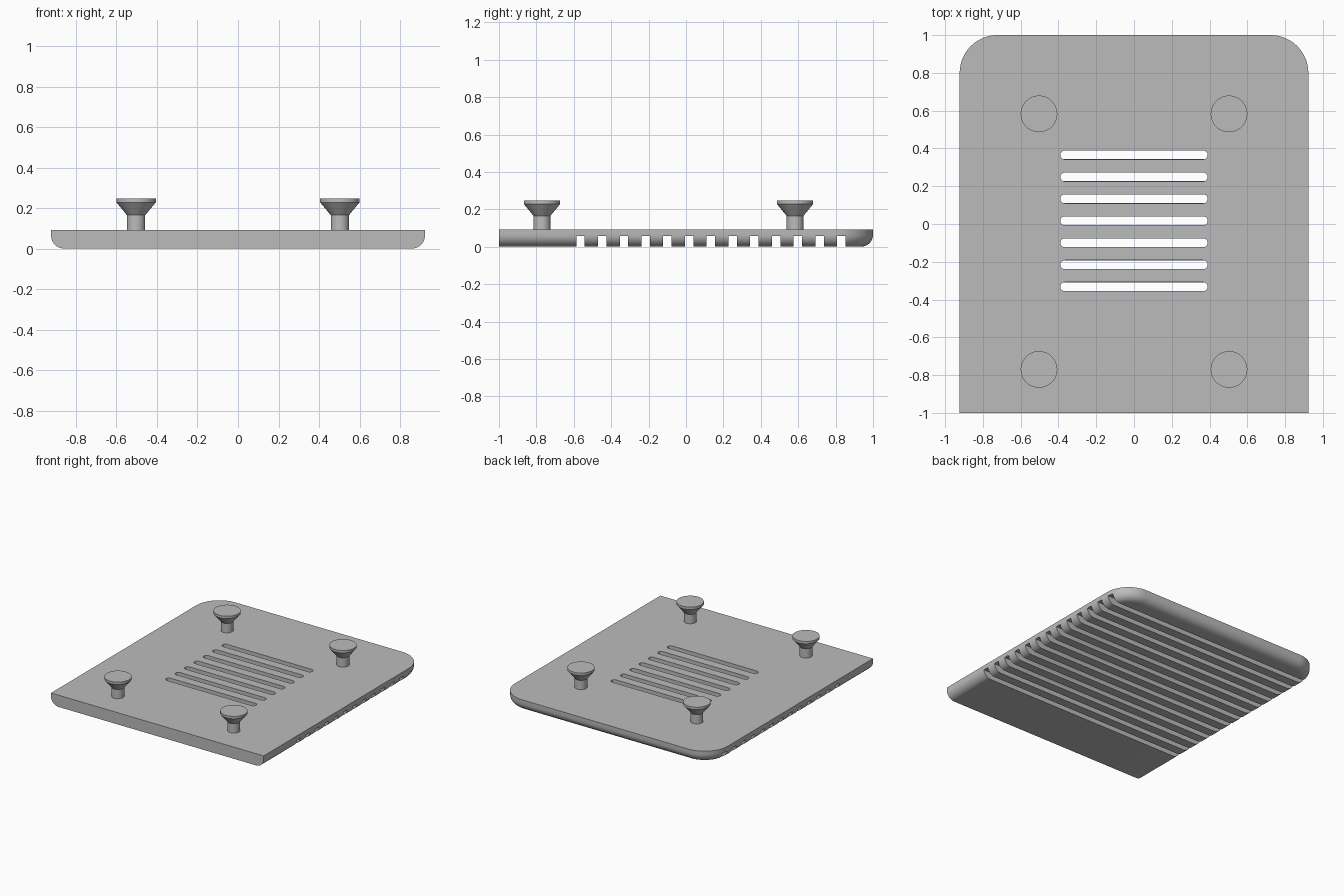
import bpy, bmesh, math

if "Cube" in bpy.data.objects:
    bpy.data.objects.remove(bpy.data.objects["Cube"], do_unlink=True)

HALF_W, THICK, FILLET, CORNER = 0.923, 0.092, 0.065, 0.2
PITCH, FIRST_GROOVE = 0.1162, -0.564

grey = bpy.data.materials.new("plain grey")
grey.use_nodes = True
colour = (0.5, 0.5, 0.5, 1)
grey.diffuse_color = colour
grey.node_tree.nodes["Principled BSDF"].inputs["Base Color"].default_value = colour


def loft(bm, rings):
    """Skin a stack of closed rings and cap both ends."""
    loops = [[bm.verts.new(p) for p in ring] for ring in rings]
    n = len(loops[0])
    for low, high in zip(loops, loops[1:]):
        for i in range(n):
            j = (i + 1) % n
            bm.faces.new((low[i], low[j], high[j], high[i]))
    bm.faces.new(loops[0][::-1])
    bm.faces.new(loops[-1])


def make_object(name, bm):
    bmesh.ops.recalc_face_normals(bm, faces=bm.faces)
    mesh = bpy.data.meshes.new(name)
    bm.to_mesh(mesh)
    bm.free()
    mesh.materials.append(grey)
    obj = bpy.data.objects.new(name, mesh)
    bpy.context.collection.objects.link(obj)
    return obj


def select(obj):
    bpy.ops.object.select_all(action='DESELECT')
    obj.select_set(True)
    bpy.context.view_layer.objects.active = obj


def plate_ring(inset, z):
    """Outline with a square front edge and two round back corners."""
    w, r = HALF_W - inset, CORNER - inset
    pts = [(-w, -1, z), (w, -1, z)]
    for side, start in ((1, 0), (-1, 90)):
        for k in range(17):
            a = math.radians(start + 90 * k / 16)
            pts.append((side * (HALF_W - CORNER) + r * math.cos(a),
                        1 - CORNER + r * math.sin(a), z))
    return pts


def stadium_ring(half_len, r, y, z):
    pts = []
    for side, start in ((1, -90), (-1, 90)):
        for k in range(13):
            a = math.radians(start + 180 * k / 12)
            pts.append((side * (half_len - r) + r * math.cos(a), y + r * math.sin(a), z))
    return pts


# Base plate with a rounded lower rim
bm = bmesh.new()
rings = []
for k in range(11):
    a = math.radians(90 * k / 10)
    rings.append(plate_ring(FILLET * (1 - math.sin(a)), FILLET * (1 - math.cos(a))))
rings.append(plate_ring(0, THICK))
loft(bm, rings)
plate = make_object("base_plate", bm)

# Cutter for the cross grooves underneath
bm = bmesh.new()
for k in range(13):
    y = FIRST_GROOVE + k * PITCH
    loft(bm, [[(sx, y + sy, z) for sx, sy in
               ((-1, -.0225), (1, -.0225), (1, .0225), (-1, .0225))]
              for z in (-0.05, 0.057)])
groove_cutter = make_object("groove_cutter", bm)

# Cutter for the round-ended vent slots
bm = bmesh.new()
for k in range(2, 9):
    y = FIRST_GROOVE + k * PITCH
    loft(bm, [stadium_ring(0.39, 0.0235, y, z) for z in (0.04, 0.15)])
slot_cutter = make_object("slot_cutter", bm)

for cutter in (groove_cutter, slot_cutter):
    cutter.hide_render = True
    select(plate)
    mod = plate.modifiers.new("cut", 'BOOLEAN')
    mod.operation, mod.solver, mod.object = 'DIFFERENCE', 'EXACT', cutter
    bpy.ops.object.modifier_apply(modifier=mod.name)
    bpy.data.objects.remove(cutter, do_unlink=True)
select(plate)
bpy.ops.object.shade_smooth_by_angle(angle=math.radians(30))

# Flared mounting pegs
PEG_PROFILE = ((0.045, THICK - 0.005), (0.045, 0.165), (0.097, 0.228), (0.097, 0.247))
for side, x in (("left", 0.503), ("right", -0.503)):
    for end, y in (("front", -0.77), ("back", 0.583)):
        bm = bmesh.new()
        loft(bm, [[(x + r * math.cos(math.tau * k / 48), y + r * math.sin(math.tau * k / 48), z)
                   for k in range(48)] for r, z in PEG_PROFILE])
        peg = make_object(f"{end}_{side}_peg", bm)
        select(peg)
        bpy.ops.object.shade_smooth_by_angle(angle=math.radians(30))
